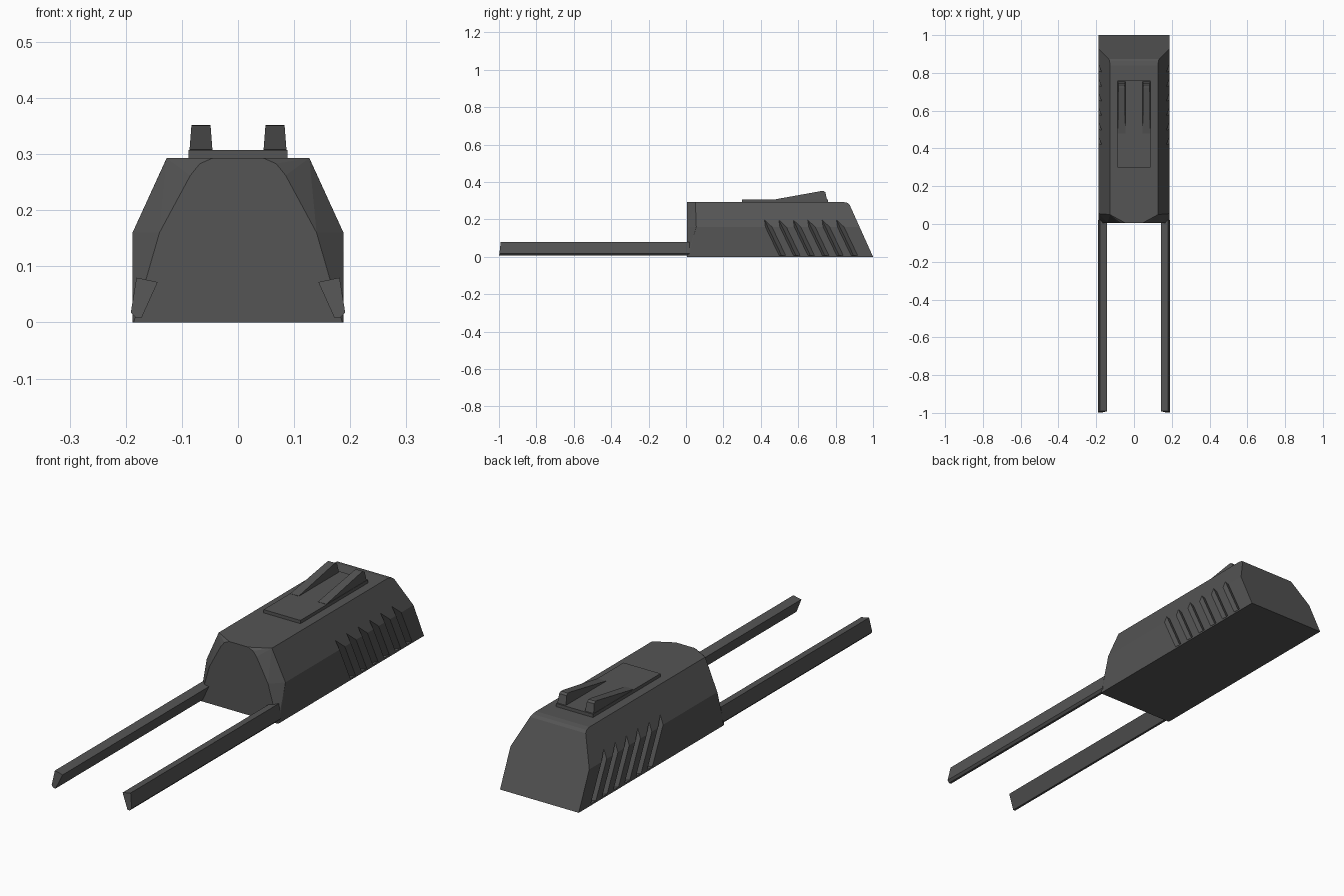
import bpy, bmesh
from mathutils import Vector

if "Cube" in bpy.data.objects:
    bpy.data.objects.remove(bpy.data.objects["Cube"])

dark = bpy.data.materials.new("dark_metal")
dark.diffuse_color = (0.09, 0.09, 0.09, 1)
dark.use_nodes = True
dark.node_tree.nodes["Principled BSDF"].inputs["Base Color"].default_value = dark.diffuse_color


def both(pts):
    """Points plus their mirror image across x = 0."""
    return list(pts) + [(-x, y, z) for x, y, z in pts]


def build(name, solids):
    """One object from convex solids, each given by its corner points."""
    bm = bmesh.new()
    for pts in solids:
        verts = [bm.verts.new(Vector(p)) for p in pts]
        res = bmesh.ops.convex_hull(bm, input=verts)
        loose = {v for v in res["geom_interior"] + res["geom_unused"]
                 if isinstance(v, bmesh.types.BMVert)}
        bmesh.ops.delete(bm, geom=list(loose), context='VERTS')
    bmesh.ops.dissolve_limit(bm, angle_limit=0.01, verts=bm.verts[:], edges=bm.edges[:])
    bmesh.ops.recalc_face_normals(bm, faces=bm.faces[:])
    mesh = bpy.data.meshes.new(name)
    bm.to_mesh(mesh)
    bm.free()
    mesh.materials.append(dark)
    ob = bpy.data.objects.new(name, mesh)
    bpy.context.collection.objects.link(ob)
    return ob


# Faceted housing: arched front face, chamfer ring, sloped rear
front = [(x, 0.005, z) for x, z in
         [(0.186, 0), (0.14, 0.16), (0.085, 0.262), (0.068, 0.283), (0.045, 0.293)]]
ring = [(0.188, 0.012, 0), (0.188, 0.055, 0.16), (0.127, 0.05, 0.293)]
rear = [(0.188, 1.0, 0), (0.188, 0.928, 0.16), (0.133, 0.874, 0.28),
        (0.129, 0.862, 0.289), (0.127, 0.84, 0.293)]
housing = build("housing", [both(front + ring + rear)])

# Six slanted V grooves cut into each side
slots = []
for side in (1, -1):
    for i in range(6):
        y0 = 0.427 + 0.077 * i
        slots.append([(side * x, y0 + dy + 0.48 * (0.19 - z), z)
                      for z in (0.008, 0.215)
                      for x, dy in ((0.2, -0.026), (0.2, 0.034), (0.171, -0.004))])
cutter = build("slot_cutter", slots)
cutter.hide_render = True
cut = housing.modifiers.new("slots", 'BOOLEAN')
cut.operation = 'DIFFERENCE'
cut.solver = 'EXACT'
cut.object = cutter
bpy.context.view_layer.objects.active = housing
bpy.ops.object.modifier_apply(modifier=cut.name)
bpy.data.objects.remove(cutter)

# Raised plate on the roof
build("top_plate", [both([(0.088, y, z) for y in (0.30, 0.76) for z in (0.285, 0.307)])])

# Pair of wedge sights, slightly tapered upward
profile = [(0.48, 0.30), (0.48, 0.308), (0.72, 0.351), (0.735, 0.352),
           (0.745, 0.345), (0.755, 0.30)]
for side, label in ((1, "right"), (-1, "left")):
    wedge = []
    for y, z in profile:
        t = (z - 0.30) / 0.052
        wedge += [(side * (0.045 + 0.004 * t), y, z), (side * (0.087 - 0.004 * t), y, z)]
    build(label + "_sight_wedge", [wedge])

    # Long tilted rail with a raked tip
    section = [(0.181, 0.08), (0.143, 0.072), (0.172, 0.008), (0.182, 0.008), (0.191, 0.018)]
    rail = [(side * x, -1 + 0.12 * z, z) for x, z in section]
    rail += [(side * x, 0.02, z) for x, z in section]
    build(label + "_rail", [rail])
